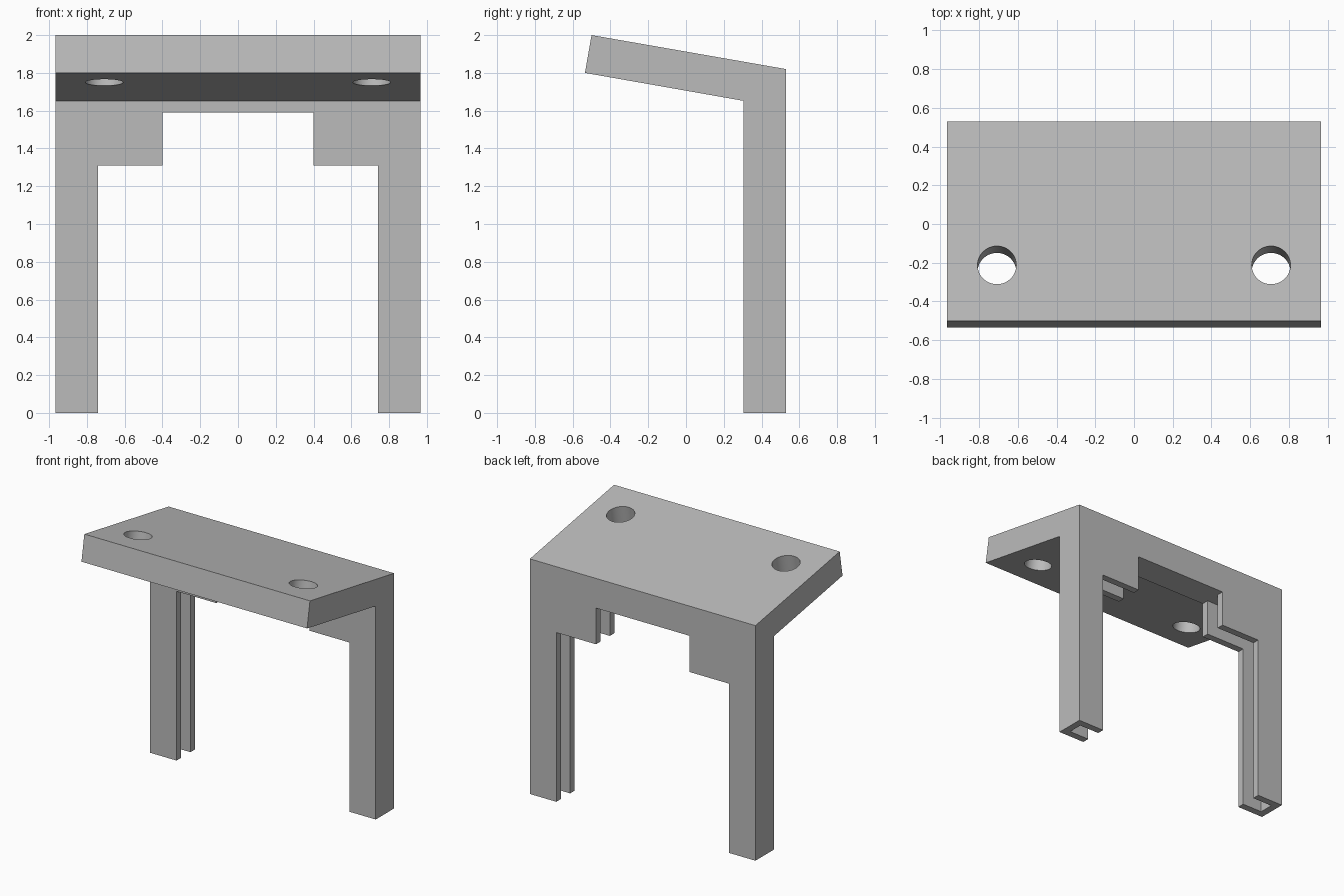
import bpy, bmesh, math
from mathutils import Matrix, Vector

cube = bpy.data.objects.get("Cube")
if cube:
    bpy.data.objects.remove(cube)

HALF_WIDTH = 0.966
FRONT, BACK = 0.305, 0.53      # leg depth range
WALL = 0.055                   # channel wall thickness
TILT = math.radians(10)

grey = bpy.data.materials.new("plain grey")
grey.use_nodes = True
grey.diffuse_color = (0.5, 0.5, 0.5, 1)
grey.node_tree.nodes["Principled BSDF"].inputs["Base Color"].default_value = (0.5, 0.5, 0.5, 1)


def finish(name, bm):
    bmesh.ops.recalc_face_normals(bm, faces=bm.faces)
    mesh = bpy.data.meshes.new(name)
    bm.to_mesh(mesh)
    bm.free()
    mesh.materials.append(grey)
    obj = bpy.data.objects.new(name, mesh)
    bpy.context.collection.objects.link(obj)
    return obj


def prism(name, points, direction):
    """Extrude a closed outline of 3D points along a direction."""
    bm = bmesh.new()
    face = bm.faces.new([bm.verts.new(p) for p in points])
    result = bmesh.ops.extrude_face_region(bm, geom=[face])
    verts = [g for g in result["geom"] if isinstance(g, bmesh.types.BMVert)]
    bmesh.ops.translate(bm, verts=verts, vec=direction)
    if face.is_valid and not any(len(e.link_faces) > 1 for e in face.edges):
        bm.faces.new([v for v in reversed(face.verts)])
    return finish(name, bm)


def box(name, low, high):
    low, high = Vector(low), Vector(high)
    bm = bmesh.new()
    bmesh.ops.create_cube(bm, size=1)
    bmesh.ops.scale(bm, verts=bm.verts, vec=high - low)
    bmesh.ops.translate(bm, verts=bm.verts, vec=(low + high) / 2)
    return finish(name, bm)


# Bracket: side profile with a sloping shelf and an upright back
side = [(-0.5, 2), (-0.535, 1.8), (FRONT, 1.652), (FRONT, 0), (BACK, 0), (BACK, 1.82)]
bracket = prism("bracket", [(-HALF_WIDTH, y, z) for y, z in side], (2 * HALF_WIDTH, 0, 0))

# Stepped opening between the legs
half = [(0.74, -0.1), (0.74, 1.31), (0.4, 1.31), (0.4, 1.59)]
outline = half + [(-x, z) for x, z in reversed(half)]
cutters = [prism("opening_cutter", [(x, 0.25, z) for x, z in outline], (0, 0.4, 0))]

for s, label in ((1, "left"), (-1, "right")):
    # Panel channel inside each leg
    xs = sorted((s * 0.36, s * (HALF_WIDTH - WALL)))
    cutters.append(box(label + "_channel_cutter",
                       (xs[0], FRONT + WALL, -0.1), (xs[1], BACK - WALL, 1.59)))
    # Screw hole square to the shelf
    bm = bmesh.new()
    bmesh.ops.create_cone(bm, cap_ends=True, segments=48, radius1=0.1, radius2=0.1, depth=0.6,
                          matrix=Matrix.Translation((s * 0.708, -0.23, 1.85))
                          @ Matrix.Rotation(-TILT, 4, "X"))
    cutters.append(finish(label + "_hole_cutter", bm))

for cutter in cutters:
    cutter.hide_render = True
    cutter.hide_set(True)
    cutter.display_type = "WIRE"
    mod = bracket.modifiers.new(cutter.name, "BOOLEAN")
    mod.operation, mod.solver, mod.object = "DIFFERENCE", "EXACT", cutter

# Bake the cuts, then drop the cutters
bpy.context.view_layer.objects.active = bracket
bracket.select_set(True)
for mod in list(bracket.modifiers):
    bpy.ops.object.modifier_apply(modifier=mod.name)
for cutter in cutters:
    bpy.data.objects.remove(cutter)
bpy.ops.object.shade_smooth_by_angle(angle=math.radians(30))
